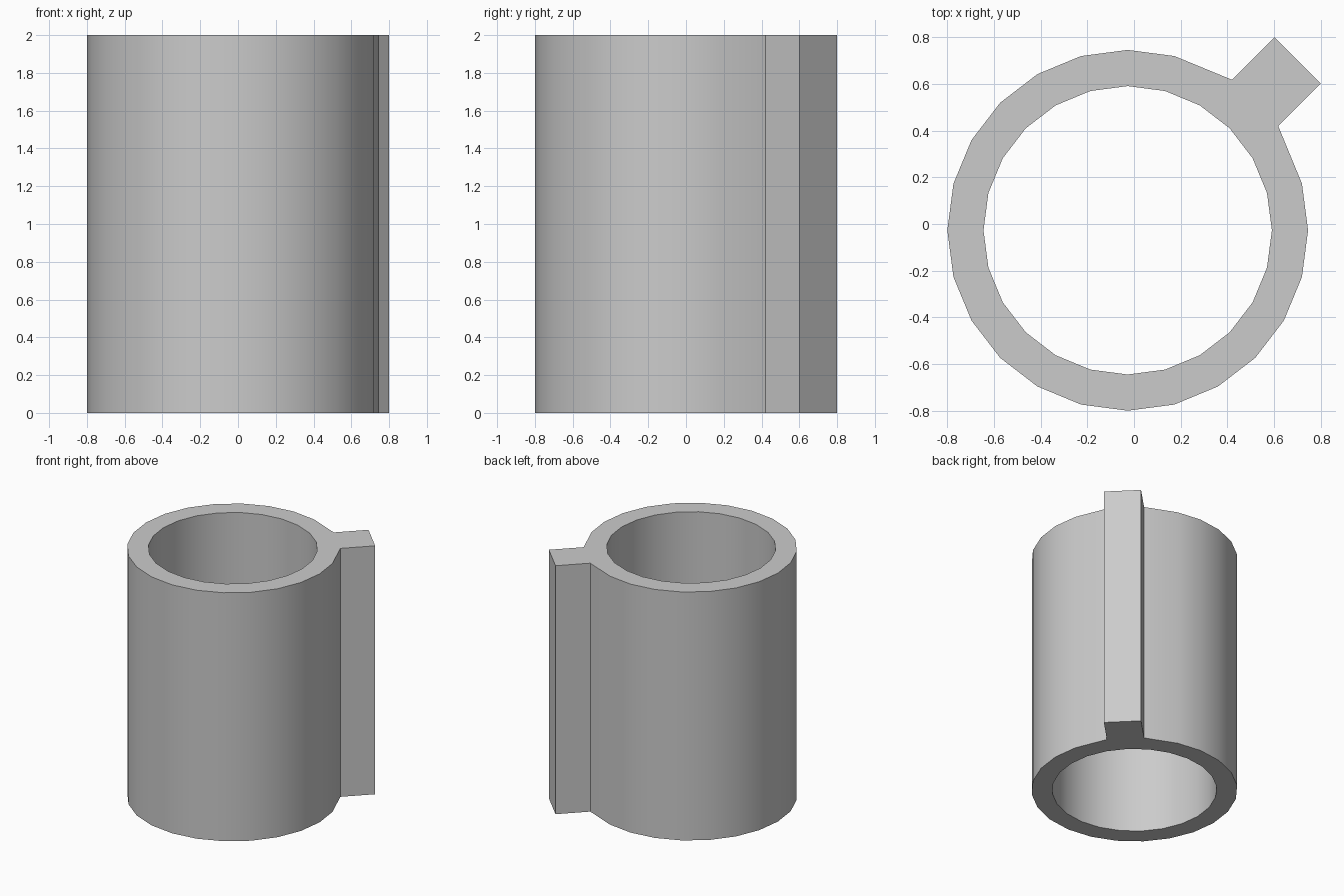
import bpy, bmesh
from math import cos, sin, radians
from mathutils import Vector

cube = bpy.data.objects.get("Cube")
if cube:
    bpy.data.objects.remove(cube, do_unlink=True)

CENTRE, OUTER, INNER, HEIGHT = -0.027, 0.773, 0.618, 2.0


def arc(radius, start, end):
    """Points every 15 degrees along the tube's circle."""
    return [(CENTRE + radius * cos(radians(a)), CENTRE + radius * sin(radians(a)))
            for a in range(start, end + 1, 15)]


# Outline with the square rib on the diagonal, and the round bore
rib = [(0.618, 0.42), (0.8, 0.602), (0.602, 0.8), (0.42, 0.618)]
loops = [arc(OUTER, 75, 375) + rib, arc(INNER, 0, 345)]

bm = bmesh.new()
edges = []
for loop in loops:
    verts = [bm.verts.new((x, y, 0)) for x, y in loop]
    edges += [bm.edges.new((v, verts[i - 1])) for i, v in enumerate(verts)]

# Fill the section and extrude it to full height
bmesh.ops.triangle_fill(bm, edges=edges, use_beauty=True, normal=Vector((0, 0, 1)))
result = bmesh.ops.extrude_face_region(bm, geom=bm.faces[:], use_keep_orig=True)
top = [g for g in result["geom"] if isinstance(g, bmesh.types.BMVert)]
bmesh.ops.translate(bm, verts=top, vec=(0, 0, HEIGHT))
bmesh.ops.recalc_face_normals(bm, faces=bm.faces[:])

mesh = bpy.data.meshes.new("ribbed_tube")
bm.to_mesh(mesh)
bm.free()
tube = bpy.data.objects.new("ribbed_tube", mesh)
bpy.context.collection.objects.link(tube)

# Plain grey material
grey = bpy.data.materials.new("plain_grey")
grey.use_nodes = True
colour = (0.6, 0.6, 0.6, 1)
grey.diffuse_color = colour
for node in grey.node_tree.nodes:
    if node.type == "BSDF_PRINCIPLED":
        node.inputs["Base Color"].default_value = colour
mesh.materials.append(grey)

# Smooth round walls with sharp rims and rib corners
bpy.ops.object.select_all(action="DESELECT")
tube.select_set(True)
bpy.context.view_layer.objects.active = tube
bpy.ops.object.shade_smooth_by_angle(angle=radians(30))
